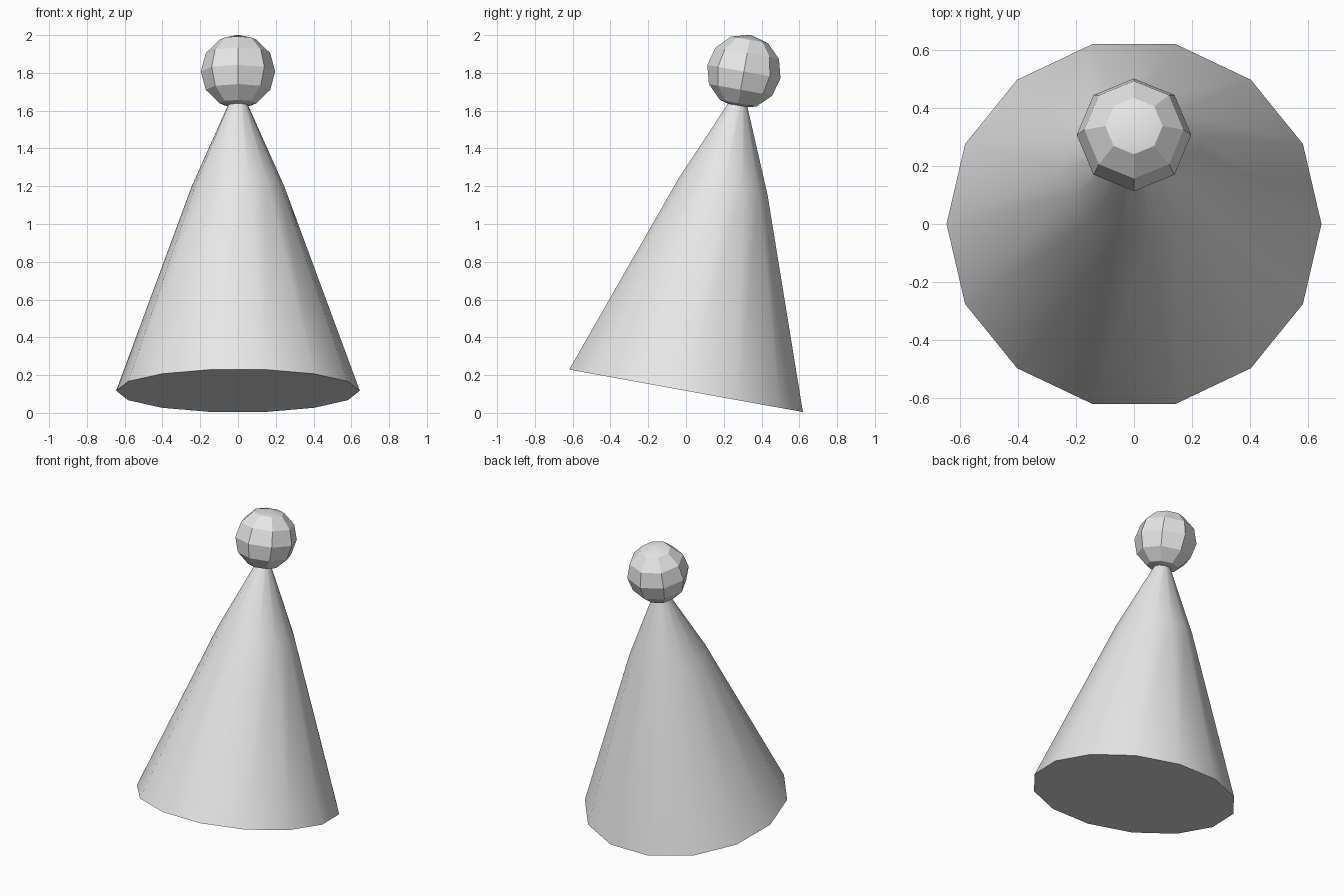
import bpy, bmesh, math
from mathutils import Matrix

if "Cube" in bpy.data.objects:
    bpy.data.objects.remove(bpy.data.objects["Cube"])

TILT = math.radians(10.28)

grey = bpy.data.materials.new("light grey")
grey.diffuse_color = (0.8, 0.8, 0.8, 1)
grey.use_nodes = True
grey.node_tree.nodes["Principled BSDF"].inputs["Base Color"].default_value = grey.diffuse_color


def lathe(name, profile, sides, smooth_angle):
    """Revolve (radius, height) points, then lean the part backwards."""
    bm = bmesh.new()
    rings = []
    for r, h in profile:
        if r == 0:
            rings.append([bm.verts.new((0, 0, h))] * sides)
        else:
            rings.append([bm.verts.new((r * math.cos(math.tau * i / sides),
                                        r * math.sin(math.tau * i / sides), h))
                          for i in range(sides)])
    for low, high in zip(rings, rings[1:]):
        for i in range(sides):
            j = (i + 1) % sides
            quad = [low[i], low[j], high[j], high[i]]
            bm.faces.new(list(dict.fromkeys(quad)))
    # Close open ends
    if profile[0][0] > 0:
        bm.faces.new(rings[0][::-1])
    if profile[-1][0] > 0:
        bm.faces.new(rings[-1])
    lean = Matrix.Translation((0, 0, 0.117)) @ Matrix.Rotation(-TILT, 4, 'X')
    bm.transform(lean)
    bmesh.ops.recalc_face_normals(bm, faces=bm.faces)
    mesh = bpy.data.meshes.new(name)
    bm.to_mesh(mesh)
    bm.free()
    mesh.materials.append(grey)
    obj = bpy.data.objects.new(name, mesh)
    bpy.context.collection.objects.link(obj)
    bpy.ops.object.select_all(action='DESELECT')
    obj.select_set(True)
    bpy.context.view_layer.objects.active = obj
    bpy.ops.object.shade_smooth_by_angle(angle=math.radians(smooth_angle))
    return obj


# Hat cone, slightly bent inwards near the top
lathe("hat_cone", [(0.645, 0), (0.245, 1.10), (0.045, 1.555)], 14, 30)

# Faceted ball on the tip
R, C = 0.197, 1.718
ball = [(0 if k in (0, 6) else R * math.sin(math.pi * k / 6),
         C - R * math.cos(math.pi * k / 6)) for k in range(7)]
lathe("tip_ball", ball, 8, 20)
